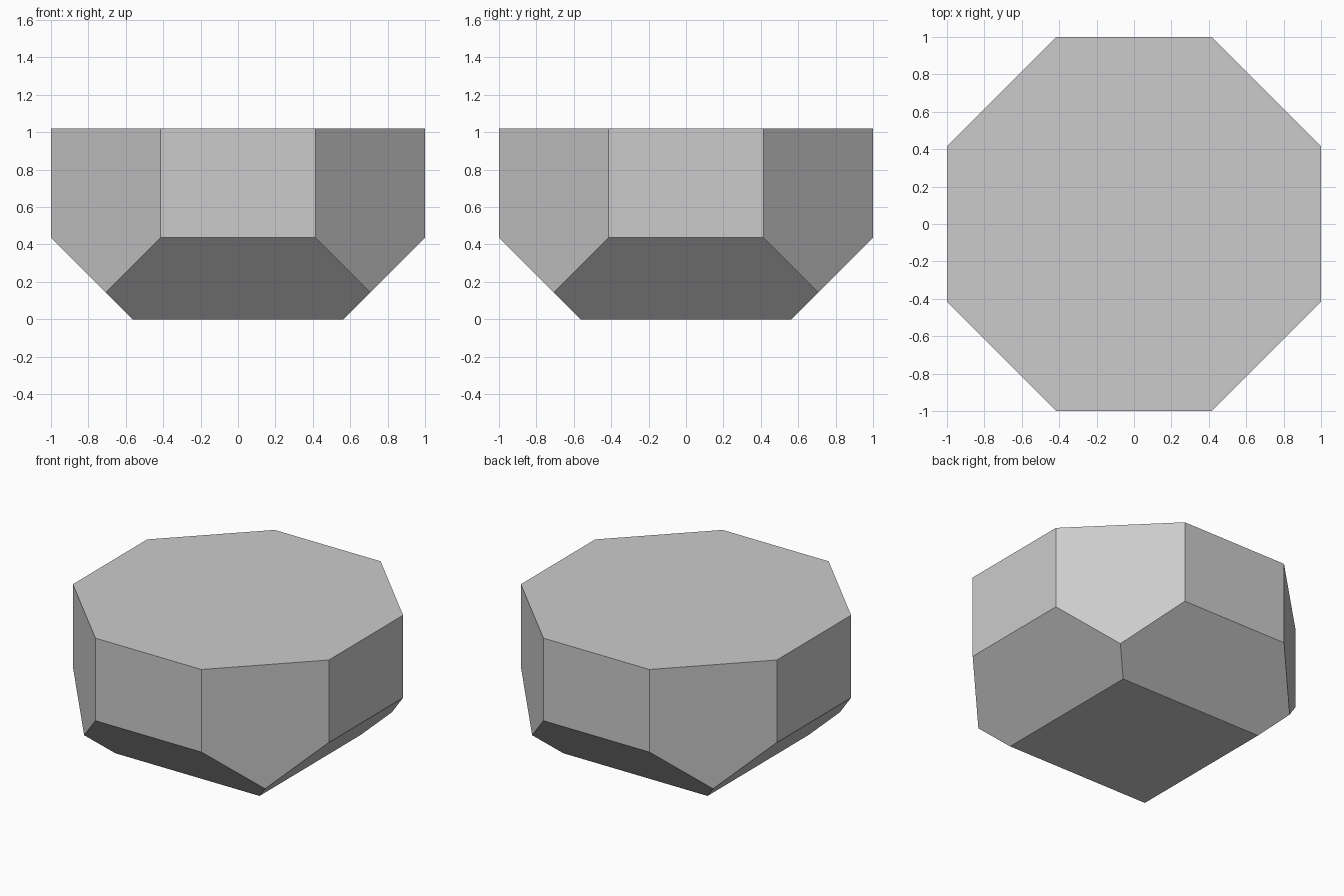
import bpy, bmesh, math
from mathutils import Vector

if "Cube" in bpy.data.objects:
    bpy.data.objects.remove(bpy.data.objects["Cube"])

HEIGHT = 1.02      # overall height
BASE = 0.563       # half width of the square foot

# Octagonal prism with flats at x, y = +-1
bm = bmesh.new()
r = 1 / math.cos(math.pi / 8)
ring = [bm.verts.new((r * math.cos(math.pi * (2 * i + 1) / 8),
                      r * math.sin(math.pi * (2 * i + 1) / 8), 0)) for i in range(8)]
bottom = bm.faces.new(ring)
ext = bmesh.ops.extrude_face_region(bm, geom=[bottom], use_keep_orig=True)
top_verts = [g for g in ext["geom"] if isinstance(g, bmesh.types.BMVert)]
bmesh.ops.translate(bm, verts=top_verts, vec=(0, 0, HEIGHT))

# Four 45 degree cuts taper the underside to a square foot
for dx, dy in ((1, 0), (-1, 0), (0, 1), (0, -1)):
    cut = bmesh.ops.bisect_plane(
        bm, geom=bm.verts[:] + bm.edges[:] + bm.faces[:], dist=1e-5,
        plane_co=Vector((dx, dy, 0)) * BASE,
        plane_no=Vector((dx, dy, -1)).normalized(), clear_outer=True)
    edges = [g for g in cut["geom_cut"] if isinstance(g, bmesh.types.BMEdge)]
    bmesh.ops.contextual_create(bm, geom=edges)

bmesh.ops.remove_doubles(bm, verts=bm.verts[:], dist=1e-4)
bmesh.ops.recalc_face_normals(bm, faces=bm.faces[:])

mesh = bpy.data.meshes.new("faceted_block")
bm.to_mesh(mesh)
bm.free()
block = bpy.data.objects.new("faceted_block", mesh)
bpy.context.collection.objects.link(block)
